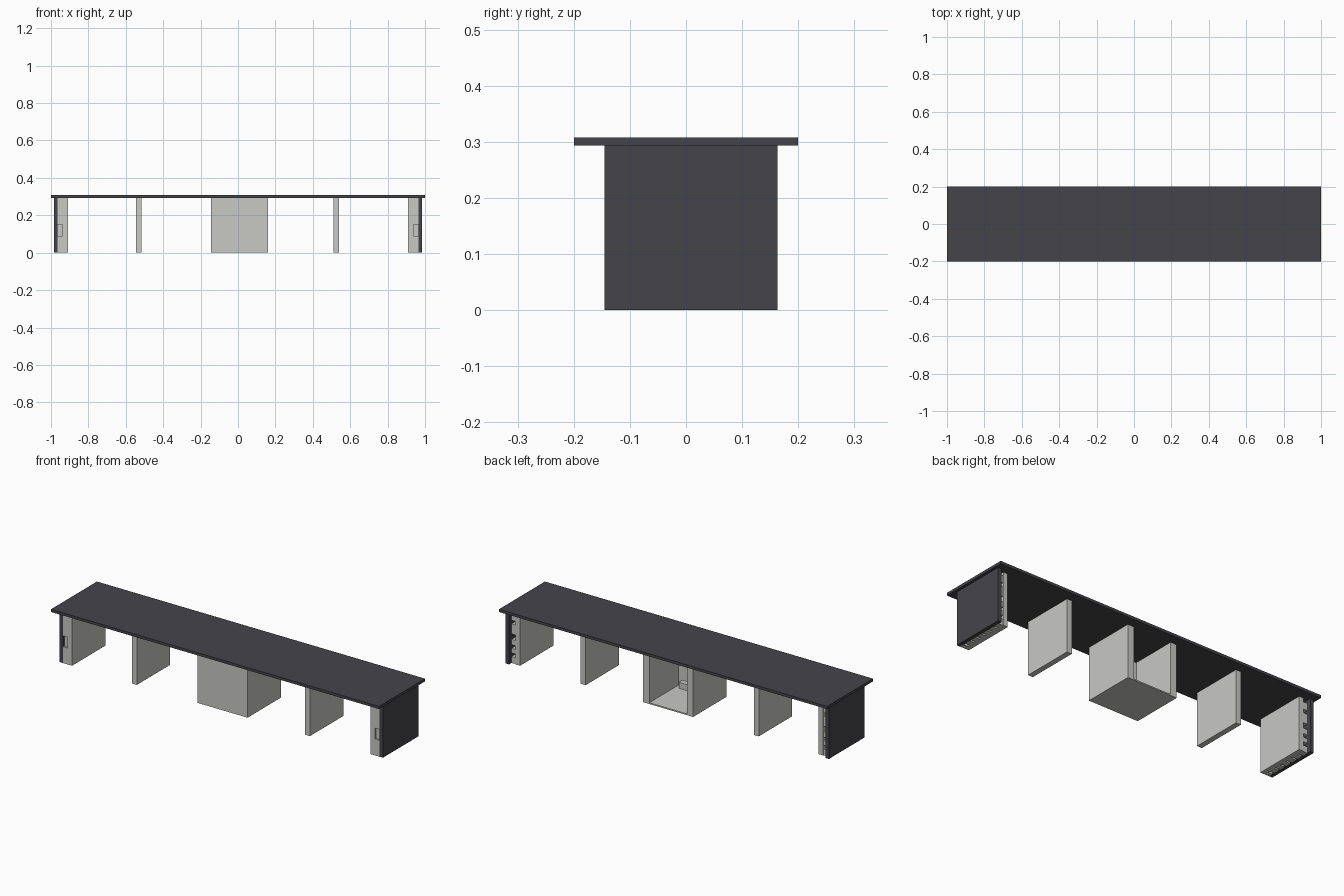
import bpy

cube = bpy.data.objects.get("Cube")
if cube:
    bpy.data.objects.remove(cube, do_unlink=True)


def material(name, color):
    m = bpy.data.materials.new(name)
    m.use_nodes = True
    m.diffuse_color = (*color, 1)
    m.node_tree.nodes["Principled BSDF"].inputs["Base Color"].default_value = (*color, 1)
    return m


DARK = material("charcoal", (0.06, 0.058, 0.067))
LIGHT = material("light_grey", (0.58, 0.58, 0.56))


def box(name, x, y, z, mat):
    """Box from (min, max) ranges on each axis."""
    bpy.ops.mesh.primitive_cube_add(size=1, location=[sum(r) / 2 for r in (x, y, z)])
    ob = bpy.context.object
    ob.name = name
    ob.scale = [abs(r[1] - r[0]) for r in (x, y, z)]
    bpy.ops.object.transform_apply(location=False, rotation=False, scale=True)
    ob.data.materials.append(mat)
    return ob


H = 0.293
FRONT, BACK = -0.145, 0.145

# Long counter top
box("top_slab", (-1, 1), (-0.2, 0.2), (H, 0.308), DARK)

# Thin intermediate supports
box("left_support", (0.51, 0.54), (FRONT, BACK), (0, H), LIGHT)
box("right_support", (-0.545, -0.515), (FRONT, BACK), (0, H), LIGHT)

# Central cabinet, open at the back
box("cabinet_left_wall", (0.122, 0.16), (FRONT, BACK), (0, H), LIGHT)
box("cabinet_right_wall", (-0.145, -0.107), (FRONT, BACK), (0, H), LIGHT)
box("cabinet_front", (-0.107, 0.122), (FRONT, -0.11), (0, H), LIGHT)
box("cabinet_floor", (-0.107, 0.122), (-0.11, BACK), (0, 0.007), LIGHT)
box("cabinet_ledge", (0, 0.1), (-0.11, -0.08), (0.007, 0.04), LIGHT)

# End panels: dark outer board, light inner board, spacer blocks between
ROWS = ((0.0, 0.035), (0.055, 0.08), (0.1, 0.13), (0.16, 0.215), (0.235, 0.275))
COLUMNS = 6
for side, s in (("left", 1), ("right", -1)):
    box(side + "_end_board", (s * 0.964, s * 0.985), (FRONT, 0.163), (0, H), DARK)
    box(side + "_inner_board", (s * 0.91, s * 0.937), (FRONT, BACK), (0, H), LIGHT)
    gap = (s * 0.937, s * 0.964)
    # Front edging with a small notch
    box(side + "_edging_lower", gap, (FRONT, -0.12), (0, 0.09), LIGHT)
    box(side + "_edging_upper", gap, (FRONT, -0.12), (0.15, H), LIGHT)
    box(side + "_edging_recess", gap, (-0.135, -0.12), (0.09, 0.15), LIGHT)
    for c in range(COLUMNS):
        y = -0.105 + c * 0.043
        for r, z in enumerate(ROWS):
            box(f"{side}_spacer_{c}_{r}", gap, (y, y + 0.032), z, LIGHT)
